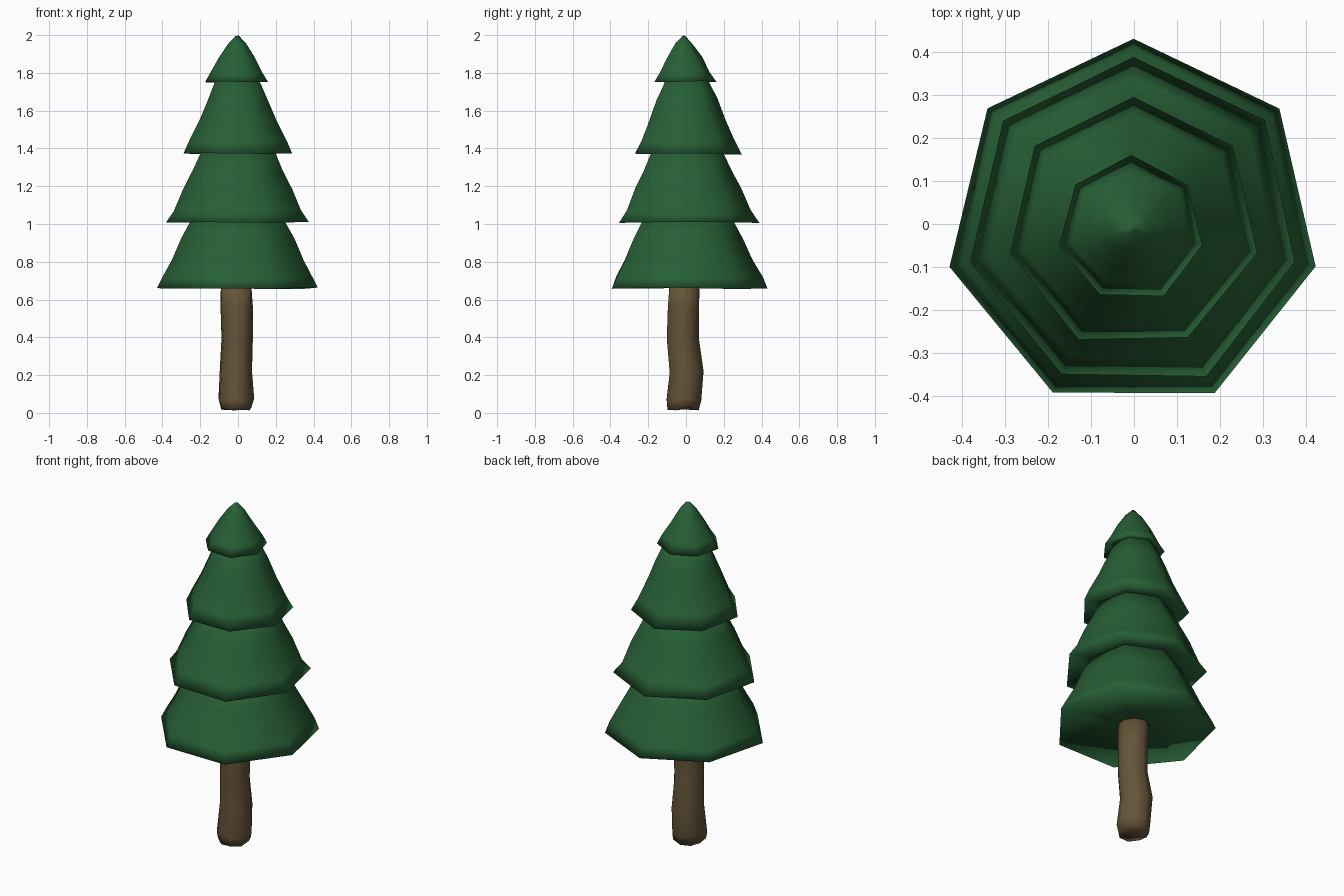
import bpy, bmesh, math, random
from mathutils import Vector

random.seed(4)
cube = bpy.data.objects.get("Cube")
if cube:
    bpy.data.objects.remove(cube)


def material(name, rgb):
    m = bpy.data.materials.new(name)
    m.use_nodes = True
    m.diffuse_color = (*rgb, 1)
    m.node_tree.nodes["Principled BSDF"].inputs["Base Color"].default_value = (*rgb, 1)
    return m


green = material("pine green", (0.020, 0.115, 0.036))
brown = material("bark brown", (0.130, 0.088, 0.040))


def loft(name, rings, sides, mat, jitter, drop=0.0):
    """Skin rings of (radius, z, centre x, centre y) and close both ends."""
    bm = bmesh.new()
    loops = []
    for r, z, cx, cy in rings:
        loop = []
        for i in range(sides):
            a = math.pi / 2 + math.tau * i / sides
            rr = r + random.uniform(-jitter, jitter)
            zz = z + random.uniform(-drop, drop)
            loop.append(bm.verts.new((cx + rr * math.cos(a), cy + rr * math.sin(a), zz)))
        loops.append(loop)
    for low, high in zip(loops, loops[1:]):
        for i in range(sides):
            j = (i + 1) % sides
            bm.faces.new((low[i], low[j], high[j], high[i]))
    # End caps meet at a middle point
    for loop in (loops[0], loops[-1]):
        mid = bm.verts.new(sum((v.co for v in loop), Vector()) / sides)
        for i in range(sides):
            bm.faces.new((loop[i], loop[(i + 1) % sides], mid))
    bmesh.ops.recalc_face_normals(bm, faces=bm.faces)
    for f in bm.faces:
        f.smooth = True
    me = bpy.data.meshes.new(name)
    bm.to_mesh(me)
    bm.free()
    me.materials.append(mat)
    ob = bpy.data.objects.new(name, me)
    bpy.context.collection.objects.link(ob)
    return ob


# Trunk: slightly crooked log with a ragged foot
loft("trunk", [(0.085, 0.02, -0.01, -0.015), (0.092, 0.07, -0.01, -0.015),
               (0.088, 0.22, -0.01, 0.0), (0.082, 0.40, -0.005, -0.02),
               (0.084, 0.55, -0.005, -0.012), (0.084, 0.70, -0.01, -0.01)],
     9, brown, 0.006, 0.008)

# Foliage tiers: hollowed underside, flared rim, narrowing shoulder
tiers = {
    "bottom_branches": [(0.10, 0.68), (0.437, 0.66), (0.405, 0.72), (0.355, 0.81),
                        (0.305, 0.92), (0.245, 1.03)],
    "lower_branches": [(0.22, 1.03), (0.388, 1.01), (0.345, 1.07), (0.295, 1.19),
                       (0.245, 1.28), (0.20, 1.38)],
    "upper_branches": [(0.17, 1.38), (0.294, 1.37), (0.260, 1.44), (0.210, 1.55),
                       (0.165, 1.66), (0.115, 1.77)],
    "crown": [(0.10, 1.77), (0.170, 1.753), (0.140, 1.80), (0.095, 1.88),
              (0.045, 1.955), (0.008, 1.995)],
}
for name, profile in tiers.items():
    shift = -0.012 if name == "crown" else -0.002
    rings = [(r, z, shift / 2, shift) for r, z in profile]
    loft(name, rings, 7, green, 0.004, 0.005)
